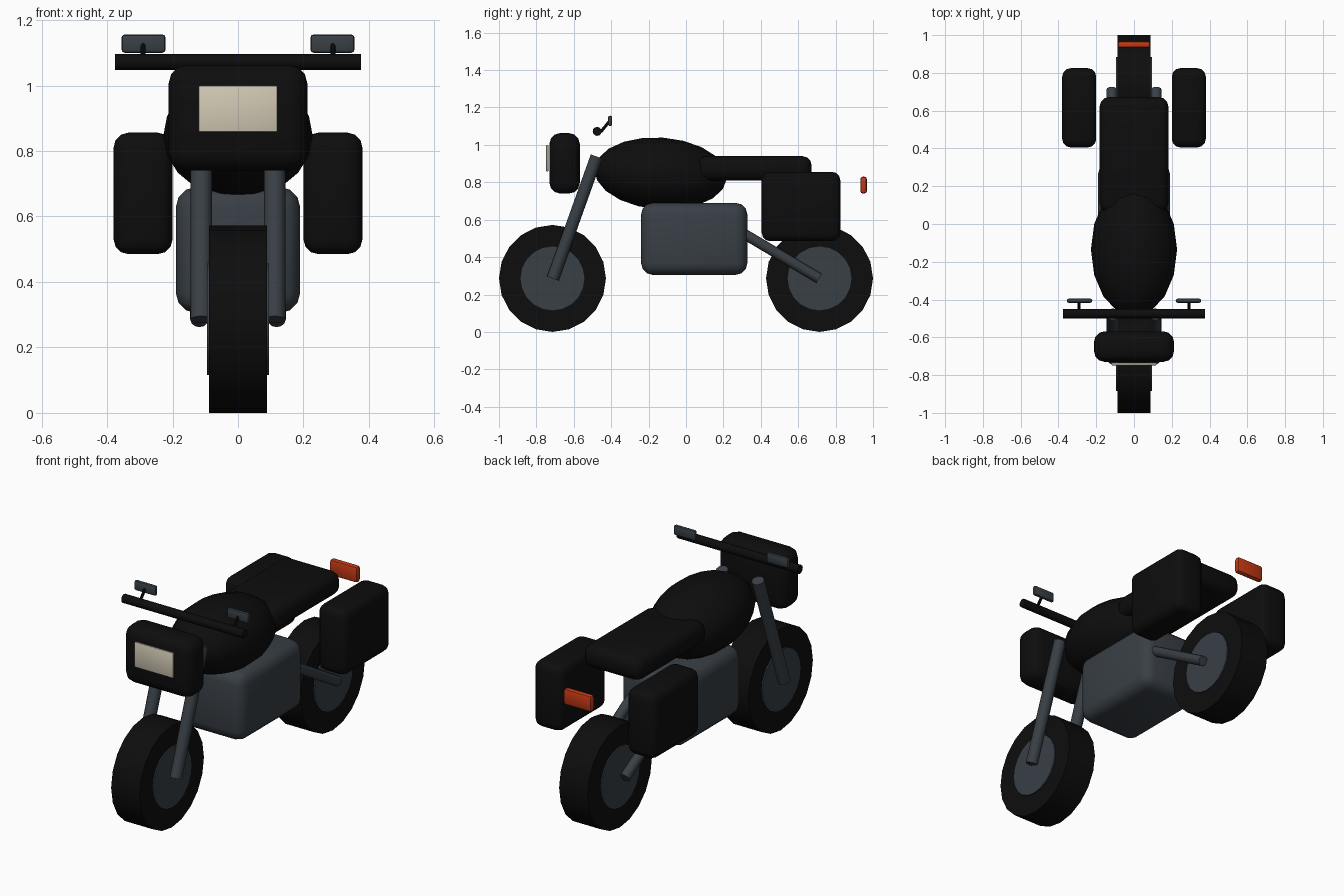
import bpy, math
from mathutils import Vector

if "Cube" in bpy.data.objects:
    bpy.data.objects.remove(bpy.data.objects["Cube"])


def material(name, rgb):
    m = bpy.data.materials.new(name)
    m.diffuse_color = (*rgb, 1)
    m.use_nodes = True
    m.node_tree.nodes["Principled BSDF"].inputs["Base Color"].default_value = m.diffuse_color
    return m


BLACK = material("black", (0.004, 0.004, 0.004))
GREY = material("dark slate grey", (0.040, 0.050, 0.060))
CREAM = material("cream", (0.65, 0.59, 0.46))
RED = material("orange red", (0.55, 0.04, 0.007))


def finish(name, mat):
    ob = bpy.context.object
    ob.name = name
    ob.data.materials.append(mat)
    bpy.ops.object.shade_smooth_by_angle(angle=math.radians(35))
    return ob


def box(name, mat, lo, hi, bevel, segments=3):
    """Rounded box between two corners."""
    lo, hi = Vector(lo), Vector(hi)
    bpy.ops.mesh.primitive_cube_add(size=1, location=(lo + hi) / 2)
    ob = bpy.context.object
    ob.scale = hi - lo
    bpy.ops.object.transform_apply(location=False, rotation=False, scale=True)
    mod = ob.modifiers.new("round", "BEVEL")
    mod.width, mod.segments = bevel, segments
    bpy.ops.object.modifier_apply(modifier="round")
    return finish(name, mat)


def rod(name, mat, a, b, radius, sides=12):
    """Cylinder between two points."""
    a, b = Vector(a), Vector(b)
    d = b - a
    bpy.ops.mesh.primitive_cylinder_add(vertices=sides, radius=radius, depth=d.length,
                                        location=(a + b) / 2,
                                        rotation=d.to_track_quat("Z", "Y").to_euler())
    return finish(name, mat)


# wheels: plain tyre with a slightly wider hub disc
for end, y in (("front", -0.714), ("rear", 0.714)):
    rod(end + "_tyre", BLACK, (-0.088, y, 0.286), (0.088, y, 0.286), 0.286, 20)
    rod(end + "_hub", GREY, (-0.095, y, 0.286), (0.095, y, 0.286), 0.171, 20)

# engine block, fuel tank, seat
box("engine", GREY, (-0.19, -0.24, 0.305), (0.19, 0.328, 0.69), 0.062)
bpy.ops.mesh.primitive_uv_sphere_add(segments=16, ring_count=10, radius=1,
                                     location=(0, -0.135, 0.847), rotation=(math.radians(-4), 0, 0))
bpy.context.object.scale = (0.228, 0.355, 0.192)
finish("fuel_tank", BLACK)
box("seat", BLACK, (-0.182, 0.06, 0.81), (0.182, 0.672, 0.94), 0.05)

# headlight housing and lens, tail light
box("headlight_housing", BLACK, (-0.212, -0.73, 0.74), (0.212, -0.568, 1.063), 0.057)
box("headlight_lens", CREAM, (-0.12, -0.748, 0.858), (0.12, -0.736, 1.0), 0.004, 2)
box("tail_light", RED, (-0.086, 0.932, 0.74), (0.086, 0.967, 0.83), 0.013, 2)

# handlebar
rod("handlebar", BLACK, (-0.376, -0.475, 1.072), (0.376, -0.475, 1.072), 0.024)

# paired parts
for side, s in (("right", 1), ("left", -1)):
    rod(side + "_fork", GREY, (s * 0.112, -0.712, 0.285), (s * 0.112, -0.478, 0.938), 0.033)
    rod(side + "_swingarm", GREY, (s * 0.118, 0.25, 0.56), (s * 0.118, 0.712, 0.286), 0.028)
    x0, x1 = sorted((s * 0.2, s * 0.38))
    box(side + "_saddlebag", BLACK, (x0, 0.405, 0.485), (x1, 0.825, 0.856), 0.045)
    rod(side + "_mirror_stem", BLACK, (s * 0.29, -0.455, 1.07), (s * 0.29, -0.408, 1.128), 0.008, 8)
    x0, x1 = sorted((s * 0.221, s * 0.356))
    box(side + "_mirror", GREY, (x0, -0.417, 1.1), (x1, -0.395, 1.156), 0.01, 2)
